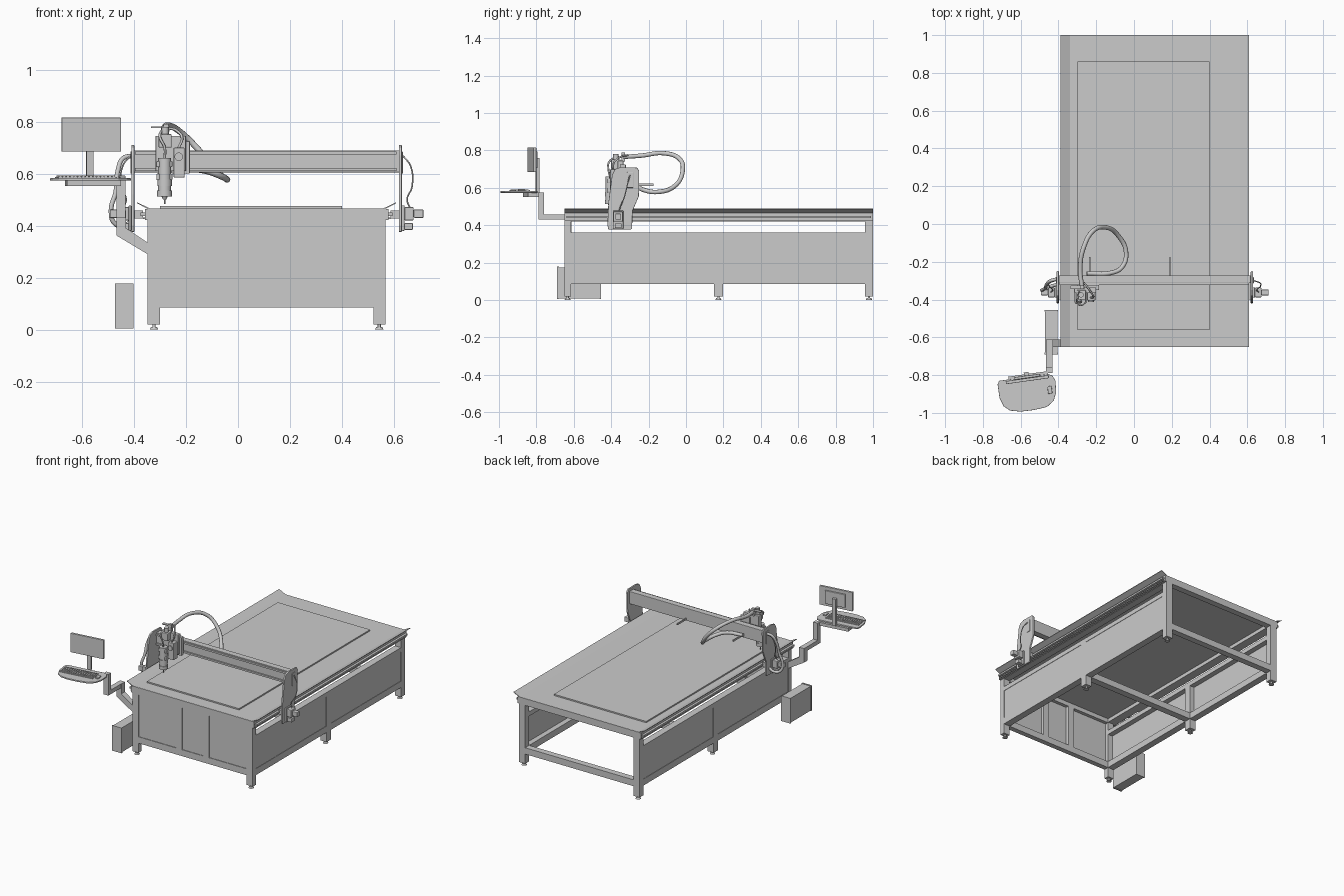
import bpy, bmesh, math
from mathutils import Matrix, Vector

CX = 0.11            # centre line of the table


def finish(name, bm, bevel=0.0, smooth=False):
    bmesh.ops.recalc_face_normals(bm, faces=bm.faces)
    me = bpy.data.meshes.new(name)
    bm.to_mesh(me)
    bm.free()
    ob = bpy.data.objects.new(name, me)
    bpy.context.collection.objects.link(ob)
    if bevel:
        m = ob.modifiers.new("Bevel", 'BEVEL')
        m.width, m.segments, m.limit_method = bevel, 2, 'ANGLE'
    if smooth:
        bpy.ops.object.select_all(action='DESELECT')
        ob.select_set(True)
        bpy.context.view_layer.objects.active = ob
        bpy.ops.object.shade_smooth_by_angle(angle=math.radians(40))
    return ob


def add_box(bm, x, y, z, mat=Matrix()):
    c = Vector(((x[0] + x[1]) / 2, (y[0] + y[1]) / 2, (z[0] + z[1]) / 2))
    s = (abs(x[1] - x[0]), abs(y[1] - y[0]), abs(z[1] - z[0]), 1)
    bmesh.ops.create_cube(bm, size=1, matrix=mat @ Matrix.Translation(c) @ Matrix.Diagonal(s))


def boxes(name, items, bevel=0.0, mat=Matrix()):
    bm = bmesh.new()
    for x, y, z in items:
        add_box(bm, x, y, z, mat)
    return finish(name, bm, bevel)


def box(name, x, y, z, bevel=0.0, mat=Matrix()):
    return boxes(name, [(x, y, z)], bevel, mat)


def cyl(name, p, r, depth, axis='Z', r2=None, n=24):
    rot = {'Z': Matrix(), 'X': Matrix.Rotation(math.pi / 2, 4, 'Y'), 'Y': Matrix.Rotation(math.pi / 2, 4, 'X')}[axis]
    bm = bmesh.new()
    bmesh.ops.create_cone(bm, cap_ends=True, segments=n, radius1=r, radius2=r if r2 is None else r2,
                          depth=depth, matrix=Matrix.Translation(p) @ rot)
    return finish(name, bm, smooth=True)


def prism(name, pts, axis, lo, hi, bevel=0.0):
    put = {'X': lambda a, b, t: (t, a, b), 'Y': lambda a, b, t: (a, t, b), 'Z': lambda a, b, t: (a, b, t)}[axis]
    bm = bmesh.new()
    f = bm.faces.new([bm.verts.new(put(a, b, lo)) for a, b in pts])
    r = bmesh.ops.extrude_face_region(bm, geom=[f])
    move = Vector(put(0, 0, hi - lo))
    for v in r['geom']:
        if isinstance(v, bmesh.types.BMVert):
            v.co += move
    return finish(name, bm, bevel)


def hose(name, pts, r):
    cu = bpy.data.curves.new(name, 'CURVE')
    cu.dimensions, cu.bevel_depth, cu.bevel_resolution, cu.use_fill_caps = '3D', r, 3, True
    sp = cu.splines.new('BEZIER')
    sp.bezier_points.add(len(pts) - 1)
    for bp, p in zip(sp.bezier_points, pts):
        bp.co, bp.handle_left_type, bp.handle_right_type = p, 'AUTO', 'AUTO'
    tmp = bpy.data.objects.new(name + "_path", cu)
    bpy.context.collection.objects.link(tmp)
    me = bpy.data.meshes.new_from_object(tmp.evaluated_get(bpy.context.evaluated_depsgraph_get()))
    bpy.data.objects.remove(tmp)
    me.shade_smooth()
    bpy.context.collection.objects.link(bpy.data.objects.new(name, me))


def sx(s, a, b):     # x range at distance a..b from the centre line, on side s
    return tuple(sorted((CX + s * a, CX + s * b)))


# Table frame: both long sides
for s, side in ((-1, "left"), (1, "right")):
    leg = sx(s, 0.41, 0.457)
    for part, y, top in (("front", (-0.65, -0.615), 0.466), ("middle", (0.15, 0.197), 0.36), ("back", (0.957, 1.0), 0.466)):
        box(f"{side}_{part}_leg", leg, y, (0.02, top))
        c = (CX + s * 0.433, sum(y) / 2)
        cyl(f"{side}_{part}_foot", (*c, 0.005), 0.017, 0.01, r2=0.012)
        cyl(f"{side}_{part}_foot_stem", (*c, 0.015), 0.006, 0.014, n=12)
    boxes(f"{side}_side_beams", [(leg, (-0.615, 0.957), z) for z in ((0.086, 0.13), (0.33, 0.36), (0.42, 0.466))])
    box(f"{side}_side_panel", sx(s, 0.446, 0.4545), (-0.615, 0.957), (0.125, 0.335))
    # Linear rail, rack and sloping cover
    boxes(f"{side}_linear_rail", [(sx(s, 0.455, 0.468), (-0.65, 1.0), (0.422, 0.464)),
                                  (sx(s, 0.468, 0.484), (-0.64, 0.99), (0.438, 0.450)),
                                  (sx(s, 0.468, 0.476), (-0.64, 0.99), (0.425, 0.432))])
    prism(f"{side}_rail_cover", [(CX + s * a, b) for a, b in ((0.452, 0.462), (0.498, 0.486), (0.498, 0.490), (0.450, 0.467))],
          'Y', -0.65, 1.0)

# Cross members
boxes("cross_beams", [(sx(1, -0.41, 0.41), y, z) for y, z in (
    ((-0.65, -0.615), (0.086, 0.13)), ((-0.65, -0.615), (0.416, 0.466)),
    ((0.15, 0.197), (0.086, 0.13)), ((0.957, 1.0), (0.086, 0.13)), ((0.957, 1.0), (0.42, 0.466)))])
boxes("front_posts", [(x, (-0.65, -0.615), (0.13, 0.416)) for x in ((-0.017, 0.03), (0.19, 0.236))])
box("front_panel", sx(1, -0.412, 0.412), (-0.646, -0.638), (0.125, 0.42))
box("table_top", sx(1, -0.456, 0.456), (-0.648, 0.999), (0.445, 0.467))
box("work_board", (-0.30, 0.40), (-0.56, 0.86), (0.467, 0.476))

# Gantry end plates, carriages and drive motors
plate = [(-0.415, 0.376), (-0.295, 0.376), (-0.288, 0.385), (-0.286, 0.475), (-0.252, 0.555), (-0.25, 0.69),
         (-0.262, 0.708), (-0.35, 0.71), (-0.38, 0.70), (-0.395, 0.67), (-0.415, 0.52), (-0.42, 0.40)]
for s, side in ((-1, "left"), (1, "right")):
    prism(f"{side}_gantry_plate", plate, 'X', *sx(s, 0.508, 0.52), bevel=0.003)
    box(f"{side}_gantry_slot_frame", sx(s, 0.518, 0.524), (-0.315, -0.28), (0.60, 0.685), 0.004)
    box(f"{side}_carriage", sx(s, 0.476, 0.508), (-0.40, -0.30), (0.428, 0.458))
    box(f"{side}_motor_mount", sx(s, 0.52, 0.53), (-0.39, -0.335), (0.38, 0.478), 0.003)
    box(f"{side}_gearbox", sx(s, 0.53, 0.565), (-0.388, -0.337), (0.42, 0.472), 0.004)
    box(f"{side}_drive_motor", sx(s, 0.565, 0.603), (-0.378, -0.347), (0.43, 0.462), 0.004)
    box(f"{side}_motor_bracket", sx(s, 0.53, 0.562), (-0.38, -0.345), (0.384, 0.41), 0.003)
    x = CX + s * 0.525
    hose(f"{side}_motor_cable", [(x, -0.30, 0.668), (x + s * 0.028, -0.31, 0.63), (x + s * 0.034, -0.33, 0.55),
                                 (x + s * 0.015, -0.35, 0.50), (x + s * 0.025, -0.36, 0.47)], 0.003)

# Gantry beam with its front rails and cable tray brackets
box("gantry_beam", (-0.40, 0.62), (-0.313, -0.272), (0.605, 0.69), 0.002)
boxes("gantry_rails", [((-0.395, 0.61), (-0.323, -0.313), z) for z in ((0.61, 0.622), (0.673, 0.685))])
boxes("cable_tray_brackets", [((x, x + 0.006), (-0.272, -0.175), (0.61, 0.622)) for x in (-0.237, 0.187)])

# Z carriage
box("z_back_plate", (-0.255, -0.185), (-0.35, -0.322), (0.60, 0.725), 0.003)
box("z_slide_housing", (-0.317, -0.20), (-0.365, -0.335), (0.61, 0.745), 0.003)
box("z_side_box", (-0.248, -0.205), (-0.405, -0.36), (0.585, 0.70), 0.004)
cyl("z_gear_cover", (-0.228, -0.408, 0.665), 0.016, 0.008, 'Y')
boxes("spindle_clamps", [((-0.314, -0.252), (-0.42, -0.36), z) for z in ((0.575, 0.60), (0.625, 0.648))], 0.004)
box("z_motor", (-0.305, -0.255), (-0.40, -0.35), (0.70, 0.752), 0.004)
cyl("z_motor_cap", (-0.28, -0.375, 0.765), 0.014, 0.03)
box("cable_arm", (-0.335, -0.262), (-0.345, -0.325), (0.775, 0.782))
box("cable_arm_post", (-0.287, -0.267), (-0.345, -0.325), (0.74, 0.79))

# Spindle
cyl("spindle_body", (-0.282, -0.405, 0.59), 0.025, 0.14)
cyl("spindle_collar", (-0.282, -0.405, 0.565), 0.028, 0.025)
cyl("spindle_nose", (-0.282, -0.405, 0.524), 0.029, 0.022)
cyl("spindle_collet", (-0.282, -0.405, 0.507), 0.006, 0.014, r2=0.013)
cyl("cutting_bit", (-0.282, -0.405, 0.494), 0.003, 0.02, n=10)
hose("spindle_cable", [(-0.282, -0.405, 0.655), (-0.282, -0.415, 0.70), (-0.30, -0.41, 0.74), (-0.29, -0.36, 0.77)], 0.005)
hose("side_cable", [(-0.228, -0.39, 0.70), (-0.215, -0.385, 0.735), (-0.235, -0.35, 0.765), (-0.265, -0.31, 0.775)], 0.005)

# Hoses
hose("main_hose", [(-0.275, -0.335, 0.765), (-0.285, -0.24, 0.772), (-0.265, -0.12, 0.785), (-0.215, -0.035, 0.755),
                   (-0.15, -0.018, 0.69), (-0.085, -0.06, 0.61), (-0.042, -0.15, 0.578), (-0.065, -0.23, 0.59),
                   (-0.12, -0.258, 0.61), (-0.25, -0.262, 0.625)], 0.012)
hose("left_hose", [(-0.40, -0.29, 0.668), (-0.44, -0.30, 0.66), (-0.462, -0.32, 0.61), (-0.47, -0.34, 0.53),
                   (-0.488, -0.35, 0.46), (-0.475, -0.345, 0.41), (-0.44, -0.33, 0.40), (-0.405, -0.32, 0.42)], 0.009)

# Control cabinet
box("control_cabinet", (-0.47, -0.405), (-0.685, -0.455), (0.008, 0.175))
boxes("cabinet_lips", [((-0.473, -0.402), y, (0.005, 0.178)) for y in ((-0.69, -0.68), (-0.462, -0.455))])

# Console arm
prism("arm_brace", [(-0.347, 0.29), (-0.347, 0.335), (-0.43, 0.39), (-0.43, 0.458), (-0.467, 0.458), (-0.467, 0.362)],
      'Y', -0.65, -0.612)
box("arm_reach", (-0.467, -0.432), (-0.785, -0.64), (0.43, 0.458))
box("arm_upright", (-0.467, -0.432), (-0.788, -0.76), (0.43, 0.575))
turn = Matrix.Translation((-0.565, -0.88, 0)) @ Matrix.Rotation(math.radians(8), 4, 'Z')
box("arm_tray_support", (-0.09, 0.12), (0.02, 0.085), (0.552, 0.574), mat=turn)

# Keyboard tray, keyboard and mouse
prism("keyboard_tray", [(-0.715, -0.83), (-0.722, -0.85), (-0.712, -0.92), (-0.69, -0.965), (-0.655, -0.988), (-0.60, -0.993),
                        (-0.53, -0.985), (-0.46, -0.968), (-0.425, -0.935), (-0.412, -0.89), (-0.416, -0.83),
                        (-0.432, -0.802), (-0.455, -0.795)], 'Z', 0.573, 0.583, 0.002)
box("keyboard", (-0.135, 0.095), (-0.045, 0.032), (0.583, 0.588), mat=turn)
boxes("keyboard_keys", [((-0.13 + i * 0.0148, -0.119 + i * 0.0148), (-0.04 + j * 0.0137, -0.0295 + j * 0.0137), (0.587, 0.592))
                        for i in range(15) for j in range(5)], mat=turn)
box("mouse", (0.107, 0.13), (-0.035, 0.005), (0.583, 0.593), 0.004, turn)

# Monitor on its stand
screen = Matrix.Translation((-0.565, -0.822, 0)) @ Matrix.Rotation(math.radians(8), 4, 'Z')
box("monitor", (-0.115, 0.115), (-0.010, 0.006), (0.685, 0.815), 0.002, screen)
box("monitor_back", (-0.07, 0.07), (0.006, 0.02), (0.705, 0.795), 0.004, screen)
box("monitor_stand", (-0.014, 0.012), (0.02, 0.038), (0.575, 0.76), mat=screen)
